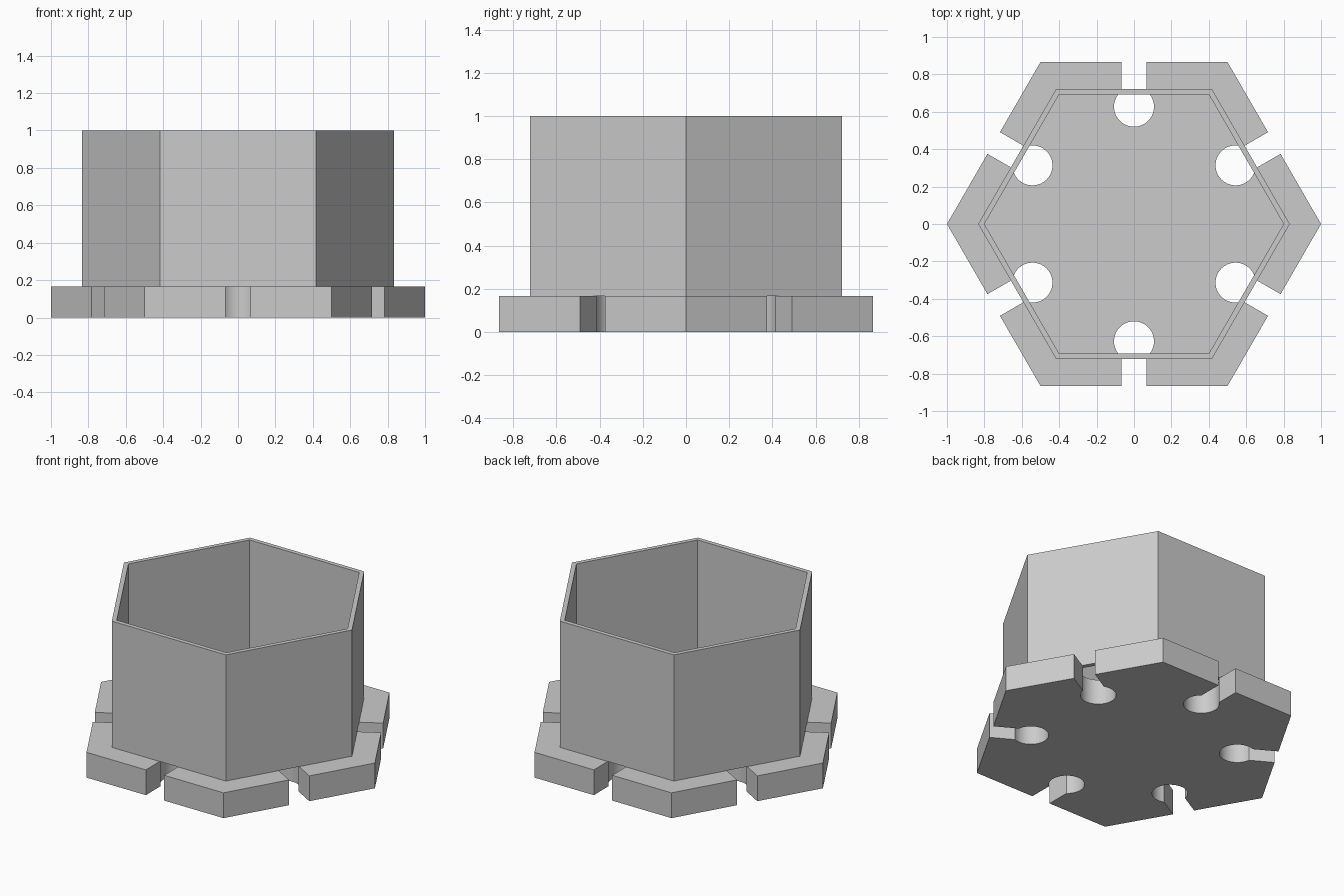
import bpy
import bmesh
from math import asin, cos, sin, pi, radians, sqrt
from mathutils import Matrix, Vector

cube = bpy.data.objects.get("Cube")
if cube:
    bpy.data.objects.remove(cube, do_unlink=True)

BASE_TOP, CUP_TOP = 0.167, 1.0
BASE_R, CUP_OUT, CUP_IN = 1.0, 0.833, 0.8
SLOT_HALF, HOLE_R, HOLE_Y = 0.067, 0.107, 0.627
ARC_STEPS = 32

grey = bpy.data.materials.new("light grey")
grey.use_nodes = True
grey.diffuse_color = (0.6, 0.6, 0.6, 1)
grey.node_tree.nodes["Principled BSDF"].inputs["Base Color"].default_value = (0.6, 0.6, 0.6, 1)


def finish(bm, name):
    bmesh.ops.recalc_face_normals(bm, faces=bm.faces)
    mesh = bpy.data.meshes.new(name)
    bm.to_mesh(mesh)
    bm.free()
    obj = bpy.data.objects.new(name, mesh)
    bpy.context.collection.objects.link(obj)
    mesh.materials.append(grey)
    bpy.ops.object.select_all(action="DESELECT")
    obj.select_set(True)
    bpy.context.view_layer.objects.active = obj
    bpy.ops.object.shade_smooth_by_angle(angle=radians(30))
    return obj


def hexagon(bm, radius, z):
    return [bm.verts.new((radius * cos(i * pi / 3), radius * sin(i * pi / 3), z))
            for i in range(6)]


# Slotted base: one side's outline with its keyhole, repeated six times
apothem = BASE_R * sqrt(3) / 2
mouth = asin(SLOT_HALF / HOLE_R)
side = [Vector((BASE_R / 2, apothem, 0)), Vector((SLOT_HALF, apothem, 0))]
for i in range(ARC_STEPS + 1):
    a = mouth + (2 * pi - 2 * mouth) * i / ARC_STEPS
    side.append(Vector((HOLE_R * sin(a), HOLE_Y + HOLE_R * cos(a), 0)))
side.append(Vector((-SLOT_HALF, apothem, 0)))

bm = bmesh.new()
outline = []
for k in range(6):
    turn = Matrix.Rotation(k * pi / 3, 3, "Z")
    outline += [bm.verts.new(turn @ p) for p in side]
bottom = bm.faces.new(outline)
lifted = bmesh.ops.extrude_face_region(bm, geom=[bottom], use_keep_orig=True)
top_verts = [v for v in lifted["geom"] if isinstance(v, bmesh.types.BMVert)]
bmesh.ops.translate(bm, verts=top_verts, vec=(0, 0, BASE_TOP))
finish(bm, "slotted_base")

# Thin hexagonal wall, open at the top
bm = bmesh.new()
rings = [hexagon(bm, r, z) for r, z in ((CUP_OUT, BASE_TOP), (CUP_OUT, CUP_TOP),
                                        (CUP_IN, CUP_TOP), (CUP_IN, BASE_TOP))]
for r in range(4):
    low, high = rings[r], rings[(r + 1) % 4]
    for i in range(6):
        j = (i + 1) % 6
        bm.faces.new((low[i], low[j], high[j], high[i]))
finish(bm, "cup_wall")
